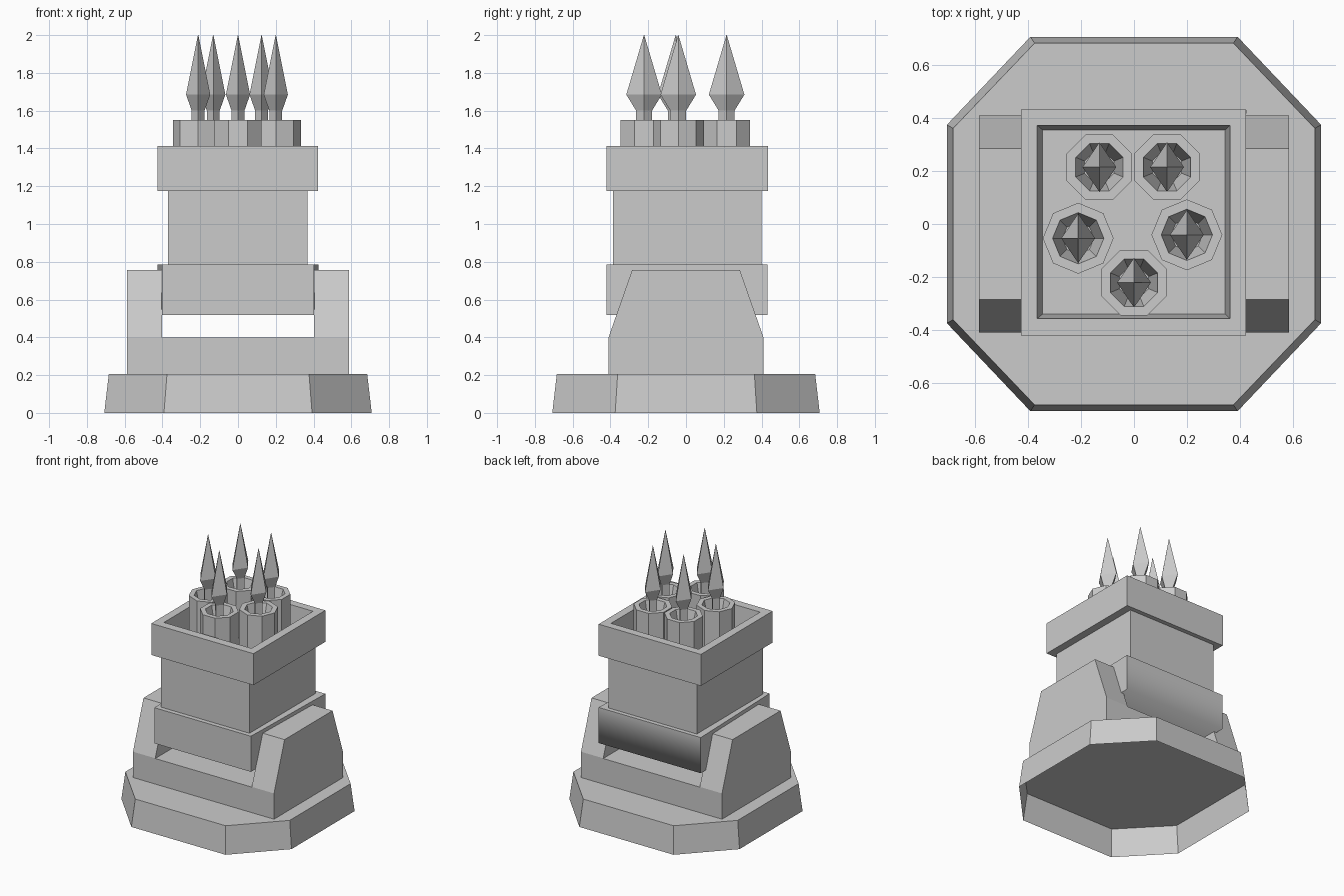
import bpy, bmesh, math

if "Cube" in bpy.data.objects:
    bpy.data.objects.remove(bpy.data.objects["Cube"], do_unlink=True)

grey = bpy.data.materials.new("stone grey")
grey.use_nodes = True
COLOUR = (0.6, 0.6, 0.6, 1)
grey.diffuse_color = COLOUR
grey.node_tree.nodes["Principled BSDF"].inputs["Base Color"].default_value = COLOUR


def loft(name, rings, open_start=False):
    """Skin a stack of equal-sized rings of points and cap the ends."""
    bm = bmesh.new()
    loops = [[bm.verts.new(p) for p in ring] for ring in rings]
    for a, b in zip(loops, loops[1:]):
        n = len(a)
        for i in range(n):
            j = (i + 1) % n
            bm.faces.new((a[i], a[j], b[j], b[i]))
    bm.faces.new(loops[-1])
    if not open_start:
        bm.faces.new(loops[0][::-1])
    bmesh.ops.recalc_face_normals(bm, faces=bm.faces)
    mesh = bpy.data.meshes.new(name)
    bm.to_mesh(mesh)
    bm.free()
    mesh.materials.append(grey)
    obj = bpy.data.objects.new(name, mesh)
    bpy.context.collection.objects.link(obj)
    return obj


def rect(x0, x1, y0, y1, z):
    return [(x0, y0, z), (x1, y0, z), (x1, y1, z), (x0, y1, z)]


def box(name, x0, x1, y0, y1, z0, z1):
    return loft(name, [rect(x0, x1, y0, y1, z0), rect(x0, x1, y0, y1, z1)])


def cut_octagon(h, cx, cy, z):
    return [(cx, -h, z), (h, -cy, z), (h, cy, z), (cx, h, z),
            (-cx, h, z), (-h, cy, z), (-h, -cy, z), (-cx, -h, z)]


def ngon(cx, cy, rx, ry, n, turn, z):
    return [(cx + rx * math.cos(turn + i * math.tau / n),
             cy + ry * math.sin(turn + i * math.tau / n), z) for i in range(n)]


# Tapered eight-sided plinth, a shell open underneath
loft("plinth", [cut_octagon(0.708, 0.392, 0.375, 0),
                cut_octagon(0.684, 0.376, 0.362, 0.205)], open_start=True)

# Cradle: low bridge between two sloped side arms
box("cradle_bridge", -0.402, 0.402, -0.41, 0.41, 0.206, 0.398)
arm_profile = [(-0.41, 0.206), (0.41, 0.206), (0.41, 0.4),
               (0.285, 0.757), (-0.285, 0.757), (-0.41, 0.4)]
for side, s in (("left", 1), ("right", -1)):
    loft(side + "_cradle_arm", [[(s * x, y, z) for y, z in arm_profile]
                                for x in (0.402, 0.587)])

# Collar held between the arms, a little wider at the back
collar = loft("lower_collar", [
    [(-w, y, 0.517), (w, y, 0.517), (w, y, 0.785), (-w, y, 0.785)]
    for w, y in ((0.402, -0.421), (0.425, 0.432))])
# Soft shading where the back rolls into the underside
for face in collar.data.polygons:
    face.use_smooth = face.normal.y > 0.9 or face.normal.z < -0.9

box("body", -0.37, 0.367, -0.387, 0.4, 0.78, 1.18)

# Open upper tray with a slightly tapered recess
loft("upper_tray", [rect(-0.427, 0.424, -0.421, 0.433, 1.175),
                    rect(-0.427, 0.424, -0.421, 0.433, 1.412),
                    rect(-0.366, 0.363, -0.358, 0.373, 1.412),
                    rect(-0.346, 0.345, -0.341, 0.356, 1.2)])

# Five eight-sided tubes, each holding a pointed rocket: x, y, rotation
FLAT = math.pi / 8
places = [(-0.131, 0.215, FLAT), (0.125, 0.215, FLAT), (-0.211, -0.054, 0),
          (0.2, -0.041, 0), (0, -0.222, FLAT)]
tube_profile = [(0.134, 1.195), (0.134, 1.55), (0.097, 1.55), (0.06, 1.4)]
rocket_profile = [(0.034, 0.042, 1.39), (0.034, 0.042, 1.6),
                  (0.064, 0.094, 1.685), (0.001, 0.001, 2.0)]
for i, (x, y, turn) in enumerate(places, 1):
    loft(f"tube_{i}", [ngon(x, y, r, r, 8, turn, z) for r, z in tube_profile])
    loft(f"rocket_{i}", [ngon(x, y, rx, ry, 4, 0, z)
                         for rx, ry, z in rocket_profile])
